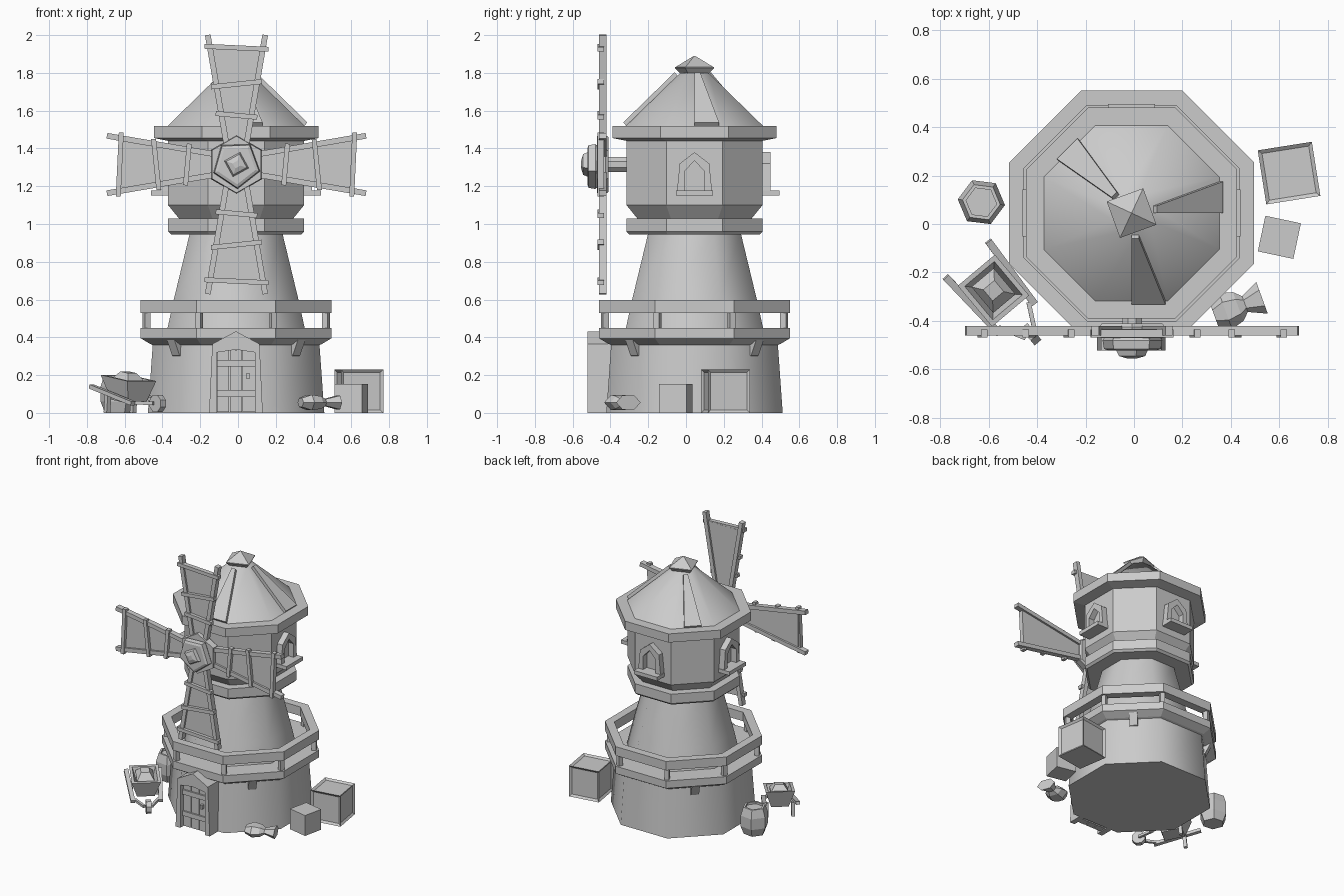
import bpy, bmesh
from math import pi, cos, sin, radians
from mathutils import Matrix, Vector

if "Cube" in bpy.data.objects:
    bpy.data.objects.remove(bpy.data.objects["Cube"])

C = Vector((-0.01, 0.045, 0))            # tower axis
AXIS = Matrix.Translation(C)
I = Matrix()


def turn(deg):
    return AXIS @ Matrix.Rotation(radians(deg), 4, 'Z')


def finish(name, bm, M=I, smooth=None):
    bm.transform(M)
    bmesh.ops.recalc_face_normals(bm, faces=bm.faces)
    me = bpy.data.meshes.new(name)
    bm.to_mesh(me)
    bm.free()
    ob = bpy.data.objects.new(name, me)
    bpy.context.collection.objects.link(ob)
    if smooth:
        bpy.ops.object.select_all(action='DESELECT')
        ob.select_set(True)
        bpy.context.view_layer.objects.active = ob
        bpy.ops.object.shade_smooth_by_angle(angle=radians(smooth))
    return ob


def loft(name, rings, M=I, closed=False, smooth=None):
    """Skin equal-length rings; cap the ends unless the rings close on themselves."""
    bm = bmesh.new()
    vs = [[bm.verts.new(p) for p in r] for r in rings]
    n = len(vs[0])
    for k in range(len(vs) if closed else len(vs) - 1):
        a, b = vs[k], vs[(k + 1) % len(vs)]
        for i in range(n):
            j = (i + 1) % n
            bm.faces.new((a[i], a[j], b[j], b[i]))
    if not closed:
        bm.faces.new(vs[0])
        bm.faces.new(vs[-1])
    return finish(name, bm, M, smooth)


def turned(name, profile, M=AXIS, n=8, closed=False, smooth=None):
    """n-sided solid from (flat-to-centre distance, z) pairs."""
    def ring(a, z):
        r = a / cos(pi / n)
        return [(r * cos(pi * (2 * i + 1) / n), r * sin(pi * (2 * i + 1) / n), z) for i in range(n)]
    return loft(name, [ring(a, z) for a, z in profile], M, closed, smooth)


def box(name, lo, hi, M=I):
    (x0, y0, z0), (x1, y1, z1) = lo, hi
    return loft(name, [[(x0, y0, z), (x1, y0, z), (x1, y1, z), (x0, y1, z)] for z in (z0, z1)], M)


def bar(name, p, q, w, d, M=I):
    """Beam from p to q, w wide across and d deep along y."""
    p, q = Vector(p), Vector(q)
    z = (q - p).normalized()
    x = Vector((0, 1, 0)).cross(z).normalized()
    y = z.cross(x)
    sq = [x * a * w / 2 + y * b * d / 2 for a, b in ((-1, -1), (1, -1), (1, 1), (-1, 1))]
    return loft(name, [[p + s for s in sq], [q + s for s in sq]], M)


def gable(h, z0, eave, top, y, lean=0.0):
    return [(-h - lean, y, z0), (-h, y, eave), (0, y, top), (h, y, eave), (h + lean, y, z0)]


def gable_frame(name, outer, inner, y0, y1, M):
    """Open-bottomed gabled frame between two outlines."""
    o0, o1, i0, i1 = gable(*outer[:4], y0, outer[4]), gable(*outer[:4], y1, outer[4]), \
        gable(*inner, y0), gable(*inner, y1)
    return loft(name, list(zip(o0, o1, i1, i0)), M)


# Tower body
turned("base_wall", [(.467, 0), (.44, .38)], smooth=50)
turned("balcony_deck", [(.43, .355), (.455, .365), (.505, .395), (.505, .45)])
turned("balcony_rail", [(.505, .53), (.505, .597), (.445, .597), (.445, .53)], closed=True)
turned("tower_shaft", [(.365, .44), (.33, .6), (.243, .96)], smooth=50)
turned("collar", [(.345, .945), (.36, .96), (.36, 1.03), (.29, 1.03)])
turned("cabin", [(.295, 1.02), (.36, 1.1), (.36, 1.46)])
turned("eave", [(.36, 1.44), (.435, 1.455), (.435, 1.52), (.36, 1.52)])
turned("roof", [(.367, 1.515), (.075, 1.80)], smooth=50)

# Roof cap
turned("roof_cap", [(.05, 1.785), (.08, 1.825), (.08, 1.83), (.002, 1.89)],
       AXIS @ Matrix.Rotation(radians(20), 4, 'Z'), n=4)

# Raised roof boards
for ang, x0, x1 in ((0, 0, .14), (90, 0, .13), (225, -.06, .06)):
    tri = [Vector((x0, -.362, 1.52)), Vector((x1, -.362, 1.52)),
           Vector((x0 * .3 + .03, -.09, 1.785)), Vector((x0 * .3, -.09, 1.785))]
    up = Vector((0, -.015, .018))
    loft("roof_board", [tri, [p + up for p in tri]], turn(ang))

# Balcony posts at corners, brackets under the diagonal sides
for k in range(8):
    box("balcony_post", (-.016, -.53, .44), (.016, -.498, .54), turn(45 * k + 22.5))
for k in range(4):
    pts = [[(x, -.42, .29), (x, -.452, .305), (x, -.49, .385), (x, -.42, .385)] for x in (-.028, .028)]
    loft("deck_bracket", pts, turn(45 + 90 * k))

# Windows on the sides and back
for ang in (90, 180, 270):
    M = turn(ang)
    gable_frame("window_frame", (.078, 1.17, 1.32, 1.38, .015), (.052, 1.17, 1.28, 1.335), -.403, -.355, M)
    box("window_sill", (-.097, -.45, 1.15), (.097, -.355, 1.178), M)

# Doorway
D = Matrix.Translation((-.011, 0, 0))
gable_frame("door_frame", (.125, 0, .365, .432, .017), (.102, 0, .32, .335), -.522, -.38, D)
for k in range(3):
    x = -.102 + .068 * k
    box("door_plank", (x + .002, -.49, .005), (x + .066, -.44, .333), D)
for z in (.085, .245):
    box("door_brace", (-.1, -.502, z), (.1, -.48, z + .035), D)
box("door_knob", (.055, -.515, .18), (.073, -.485, .21), D)

# Sails, one blade repeated around the hub
HUB = Matrix.Translation((-.008, -.44, 1.315))
for k in range(4):
    M = HUB @ Matrix.Rotation(k * pi / 2, 4, 'Y')
    for s in (-1, 1):
        bar("sail_spar", (s * .045, 0, .06), (s * .152, 0, .686), .03, .04, M)
    loft("sail_cloth", [[(-w, y, r), (w, y, r), (v, y, .62), (-v, y, .62)]
                        for w, v, r in ((.05, .14, .09),) for y in (-.006, .006)], M)
    for r, h, t in ((.618, .17, -.008), (.425, .135, .014), (.26, .11, -.01)):
        bar("sail_batten", (-h, -.012, r - t), (h, -.012, r + t), .026, .034, M)

# Hub and axle, turned around y
Y = Matrix.Translation((-.008, 0, 1.315)) @ Matrix.Rotation(pi / 2, 4, 'X')
turned("axle", [(.04, .3), (.04, .45)], Y)
turned("hub_plate", [(.125, .41), (.135, .425), (.13, .47)], Y, n=6)
turned("hub_block", [(.095, .465), (.105, .48), (.1, .515), (.085, .522)],
       Y @ Matrix.Rotation(.35, 4, 'Z'), n=5)
turned("hub_tip", [(.05, .515), (.04, .545), (.015, .555)], Y @ Matrix.Rotation(.5, 4, 'Z'), n=4)

# Crates
R = Matrix.Translation((.64, .21, 0)) @ Matrix.Rotation(radians(9), 4, 'Z')
big = box("large_crate", (-.113, -.113, 0), (.113, .113, .23), R)
bm = bmesh.new()
bm.from_mesh(big.data)
bmesh.ops.inset_individual(bm, faces=[f for f in bm.faces if f.normal.z > -.5], thickness=.022, depth=-.012)
bm.to_mesh(big.data)
bm.free()
R = Matrix.Translation((.6, -.055, 0)) @ Matrix.Rotation(radians(-12), 4, 'Z')
box("small_crate", (-.075, -.075, 0), (.075, .075, .153), R)

# Barrel
turned("barrel", [(.065, 0), (.085, .06), (.085, .14), (.068, .2), (.055, .2), (.055, .185)],
       Matrix.Translation((-.63, .09, 0)) @ Matrix.Rotation(.4, 4, 'Z'), n=6)

# Handcart: +x runs from the raised handles down to the wheel
H = Matrix.Translation((-.58, -.275, 0)) @ Matrix.Rotation(radians(-50), 4, 'Z')
for s in (-1, 1):
    bar("cart_handle", (-.17, s * .115, .14), (.15, s * .095, .05), .022, .03, H)
    bar("cart_leg", (-.06, s * .09, .1), (-.07, s * .09, 0), .025, .025, H)


def slab(hx, hy, z, tilt=-.15):
    return [(x, y, z + tilt * x) for x, y in ((-hx, -hy), (hx, -hy), (hx, hy), (-hx, hy))]


loft("cart_tub", [slab(.07, .06, .06), slab(.11, .1, .185), slab(.09, .08, .185), slab(.06, .05, .09)], H)
loft("cart_load", [slab(.055, .05, .09), slab(.07, .06, .17), slab(.03, .03, .215)], H)
turned("cart_wheel", [(.045, -.018), (.045, .018)],
       Matrix.Translation((-.425, -.455, .05)) @ Matrix.Rotation(radians(-50), 4, 'Z') @ Matrix.Rotation(pi / 2, 4, 'X'))
for s in (-1, 1):
    bar("cart_fork", (.13, s * .08, .055), (.235, s * .025, .05), .018, .018, H)

# Grain sack lying on its side
S = Matrix.Translation((.35, -.37, .055)) @ Matrix.Rotation(radians(20), 4, 'Z') \
    @ Matrix.Rotation(radians(90), 4, 'Y') @ Matrix.Diagonal((.6, 1, 1, 1))
turned("sack", [(.04, -.02), (.068, .03), (.055, .085), (.03, .115), (.06, .19)], S, n=6)
